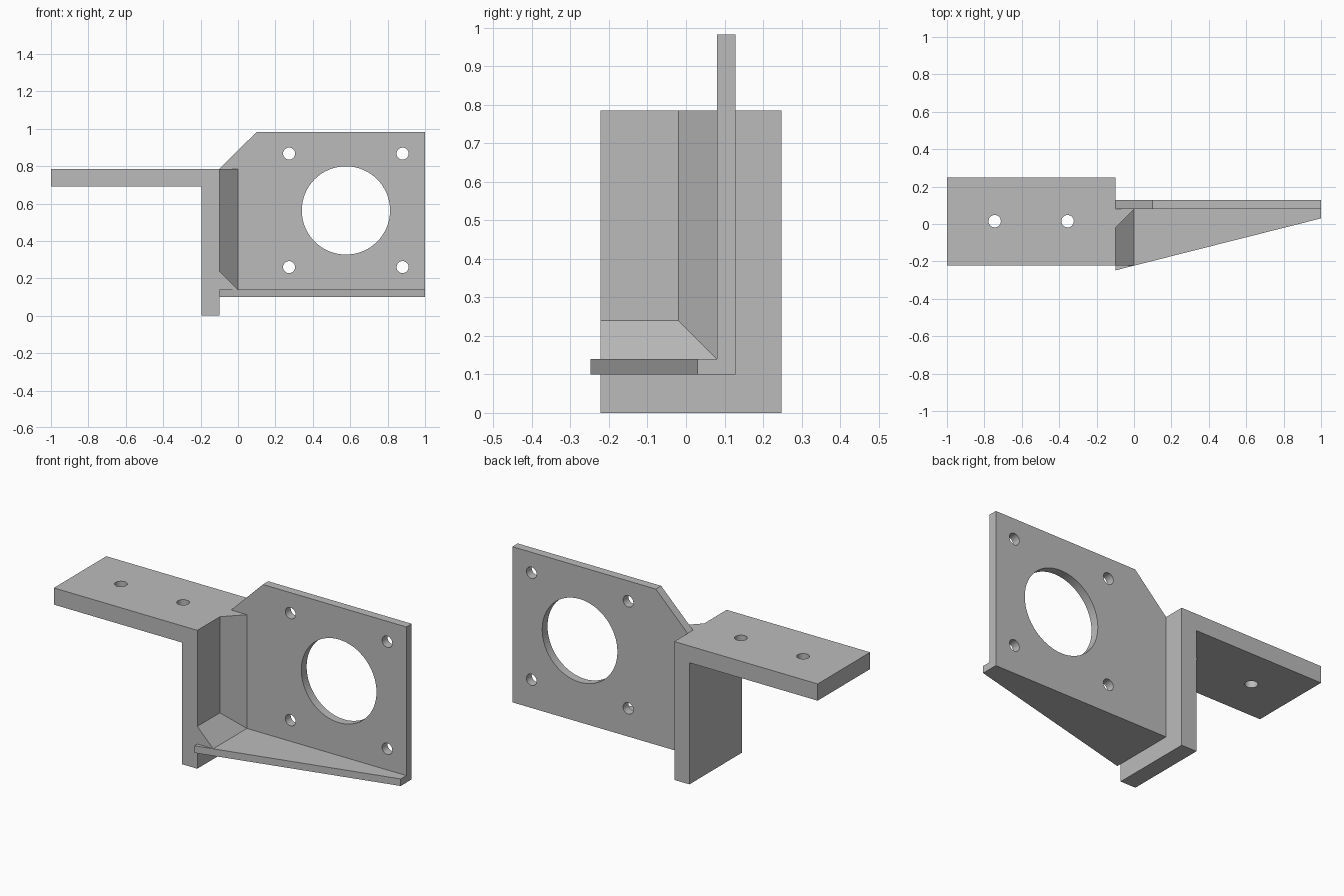
import bpy
import bmesh

cube = bpy.data.objects.get("Cube")
if cube:
    bpy.data.objects.remove(cube, do_unlink=True)

grey = bpy.data.materials.new("plain grey")
grey.use_nodes = True
colour = (0.5, 0.5, 0.5, 1)
grey.diffuse_color = colour
for node in grey.node_tree.nodes:
    if node.type == "BSDF_PRINCIPLED":
        node.inputs["Base Color"].default_value = colour


def to_axis(a, b, depth, axis):
    return (a, depth, b) if axis == "Y" else (a, b, depth)


def prism(name, profile, axis, low, high):
    """Extrude a flat profile along Y (profile in x, z) or Z (profile in x, y)."""
    bm = bmesh.new()
    face = bm.faces.new([bm.verts.new(to_axis(a, b, low, axis)) for a, b in profile])
    new = bmesh.ops.extrude_face_region(bm, geom=[face])["geom"]
    moved = [v for v in new if isinstance(v, bmesh.types.BMVert)]
    bmesh.ops.translate(bm, verts=moved, vec=to_axis(0, 0, high - low, axis))
    bmesh.ops.recalc_face_normals(bm, faces=bm.faces)
    mesh = bpy.data.meshes.new(name)
    bm.to_mesh(mesh)
    bm.free()
    mesh.materials.append(grey)
    obj = bpy.data.objects.new(name, mesh)
    bpy.context.collection.objects.link(obj)
    return obj


def drill(target, a, b, depth, radius, axis):
    """Cut a round through hole along the given axis."""
    turn = (1.5707963, 0, 0) if axis == "Y" else (0, 0, 0)
    bpy.ops.mesh.primitive_cylinder_add(vertices=64, radius=radius, depth=0.4,
                                        location=to_axis(a, b, depth, axis), rotation=turn)
    cutter = bpy.context.object
    cutter.data.materials.append(grey)
    mod = target.modifiers.new("hole", "BOOLEAN")
    mod.operation = "DIFFERENCE"
    mod.solver = "EXACT"
    mod.object = cutter
    bpy.ops.object.select_all(action="DESELECT")
    bpy.context.view_layer.objects.active = target
    target.select_set(True)
    bpy.ops.object.modifier_apply(modifier=mod.name)
    bpy.data.objects.remove(cutter, do_unlink=True)


# Shared dimensions
corner = -0.1                      # right face of the leg
plate_front, plate_back = 0.08, 0.128
floor_low, floor_top = 0.1, 0.14
arm_top = 0.785

# L-shaped arm with a hanging leg
arm = prism("mounting_arm",
            [(-1, 0.69), (-0.195, 0.69), (-0.195, 0), (corner, 0),
             (corner, arm_top), (-1, arm_top)], "Y", -0.222, 0.248)
for x in (-0.745, -0.355):
    drill(arm, x, 0.015, 0.74, 0.033, "Z")

# Upright plate with one clipped corner
plate = prism("upright_plate",
              [(corner, floor_low), (1, floor_low), (1, 0.983), (0.1, 0.983),
               (corner, arm_top)], "Y", plate_front, plate_back)
drill(plate, 0.577, 0.563, 0.1, 0.236, "Y")
for x in (0.273, 0.88):
    for z in (0.26, 0.867):
        drill(plate, x, z, 0.1, 0.032, "Y")

# Tapered floor web
prism("floor_web",
      [(corner, -0.248), (1, 0.03), (1, plate_front), (corner, plate_front)],
      "Z", floor_low, floor_top)

# Corner reinforcements: leg to plate, leg to floor
prism("upright_fillet",
      [(corner, -0.02), (0, plate_front), (corner, plate_front)],
      "Z", floor_top, arm_top)
prism("floor_fillet",
      [(corner, 0.24), (0, floor_top), (corner, floor_top)],
      "Y", -0.222, plate_front)

# Smooth hole walls, sharp edges elsewhere
for obj in (arm, plate):
    bpy.ops.object.select_all(action="DESELECT")
    bpy.context.view_layer.objects.active = obj
    obj.select_set(True)
    bpy.ops.object.shade_smooth_by_angle()
